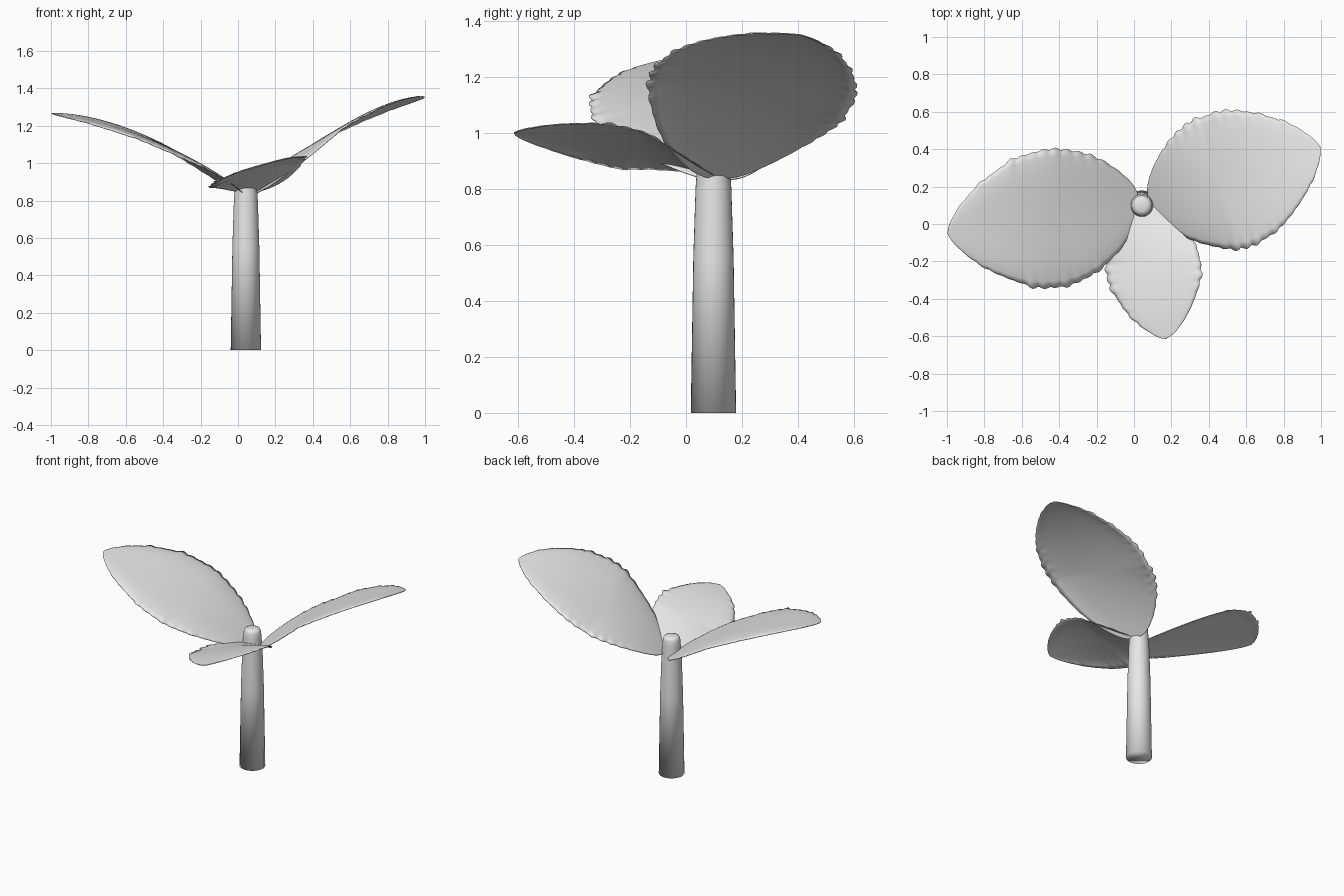
import bpy, bmesh, math, random

if "Cube" in bpy.data.objects:
    bpy.data.objects.remove(bpy.data.objects["Cube"])

random.seed(4)
grey = bpy.data.materials.new("plain_grey")
grey.diffuse_color = (0.8, 0.8, 0.8, 1)
grey.use_nodes = True
grey.node_tree.nodes["Principled BSDF"].inputs["Base Color"].default_value = grey.diffuse_color


def finish(bm, name, angle):
    bmesh.ops.remove_doubles(bm, verts=bm.verts, dist=0.0005)
    mesh = bpy.data.meshes.new(name)
    bm.to_mesh(mesh)
    bm.free()
    mesh.materials.append(grey)
    obj = bpy.data.objects.new(name, mesh)
    bpy.context.collection.objects.link(obj)
    bpy.context.view_layer.objects.active = obj
    obj.select_set(True)
    bpy.ops.object.shade_smooth_by_angle(angle=math.radians(angle))
    obj.select_set(False)
    return obj


def make_stem(cx, cy, profile, sides=32):
    bm = bmesh.new()
    rings = []
    for r, z in profile:
        rings.append([bm.verts.new((cx + r * math.cos(2 * math.pi * k / sides),
                                    cy + r * math.sin(2 * math.pi * k / sides), z))
                      for k in range(sides)])
    for a, b in zip(rings, rings[1:]):
        for k in range(sides):
            m = (k + 1) % sides
            bm.faces.new((a[k], a[m], b[m], b[k]))
    bm.faces.new(rings[0][::-1])
    bm.faces.new(rings[-1])
    return finish(bm, "stem", 180)


def make_leaf(name, base, tip, half, bend, slope, droop, teeth, bow=0.0):
    """Arched oval blade with a rolled, unevenly scalloped rim."""
    bm = bmesh.new()
    dx, dy = tip[0] - base[0], tip[1] - base[1]
    length = math.hypot(dx, dy)
    nx, ny = -dy / length, dx / length
    rows, cols = 84, 20
    # uneven tooth sizes on each side of the blade
    size = {side: [random.uniform(0.1, 1.1) for _ in range(teeth + 1)] for side in (-1, 1)}
    grid = []
    for i in range(rows + 1):
        s = i / rows
        oval = max(0.0, math.sin(math.pi * s ** 0.9)) ** 0.7
        w = half * oval + 0.015 * (1 - s) ** 8
        row = []
        for j in range(cols + 1):
            u = 2 * j / cols - 1
            side = 1 if u > 0 else -1
            cycle = s * teeth
            wave = abs(math.sin(math.pi * cycle)) * size[side][int(cycle)] - 0.4
            wave *= min(1, s * 4) * min(1, (1 - s) * 4) * abs(u) ** 10
            t = u * w + side * wave * 0.02 * half / 0.37 + bow * math.sin(math.pi * s)
            z = base[2] + (tip[2] - base[2]) * (bend * s - (bend - 1) * s * s)
            z += slope * min(1, 2.5 * s) * t - droop * oval * abs(u) ** 5
            z += 0.006 * wave
            row.append(bm.verts.new((base[0] + dx * s + nx * t,
                                     base[1] + dy * s + ny * t, z)))
        grid.append(row)
    for a, b in zip(grid, grid[1:]):
        for j in range(cols):
            bm.faces.new((a[j], b[j], b[j + 1], a[j + 1]))
    obj = finish(bm, name, 60)
    thick = obj.modifiers.new("thickness", 'SOLIDIFY')
    thick.thickness = 0.004
    thick.offset = 0
    return obj


# tapered stem with a softly rounded top
make_stem(0.042, 0.098, [(0.081, 0), (0.072, 0.55), (0.064, 0.8), (0.057, 0.9),
                         (0.054, 0.935), (0.047, 0.95), (0.03, 0.957)])

# two large leaves and one small front leaf
make_leaf("right_leaf", (0.08, 0.12, 0.835), (0.998, 0.41, 1.35), 0.37, 1.72, -0.18, 0.015, 17, -0.02)
make_leaf("left_leaf", (0.03, 0.13, 0.83), (-0.998, -0.05, 1.265), 0.37, 1.83, -0.1, 0.02, 17, 0.018)
make_leaf("front_leaf", (0.05, 0.1, 0.845), (0.17, -0.615, 1.0), 0.253, 2.1, 0.27, 0.012, 13)
